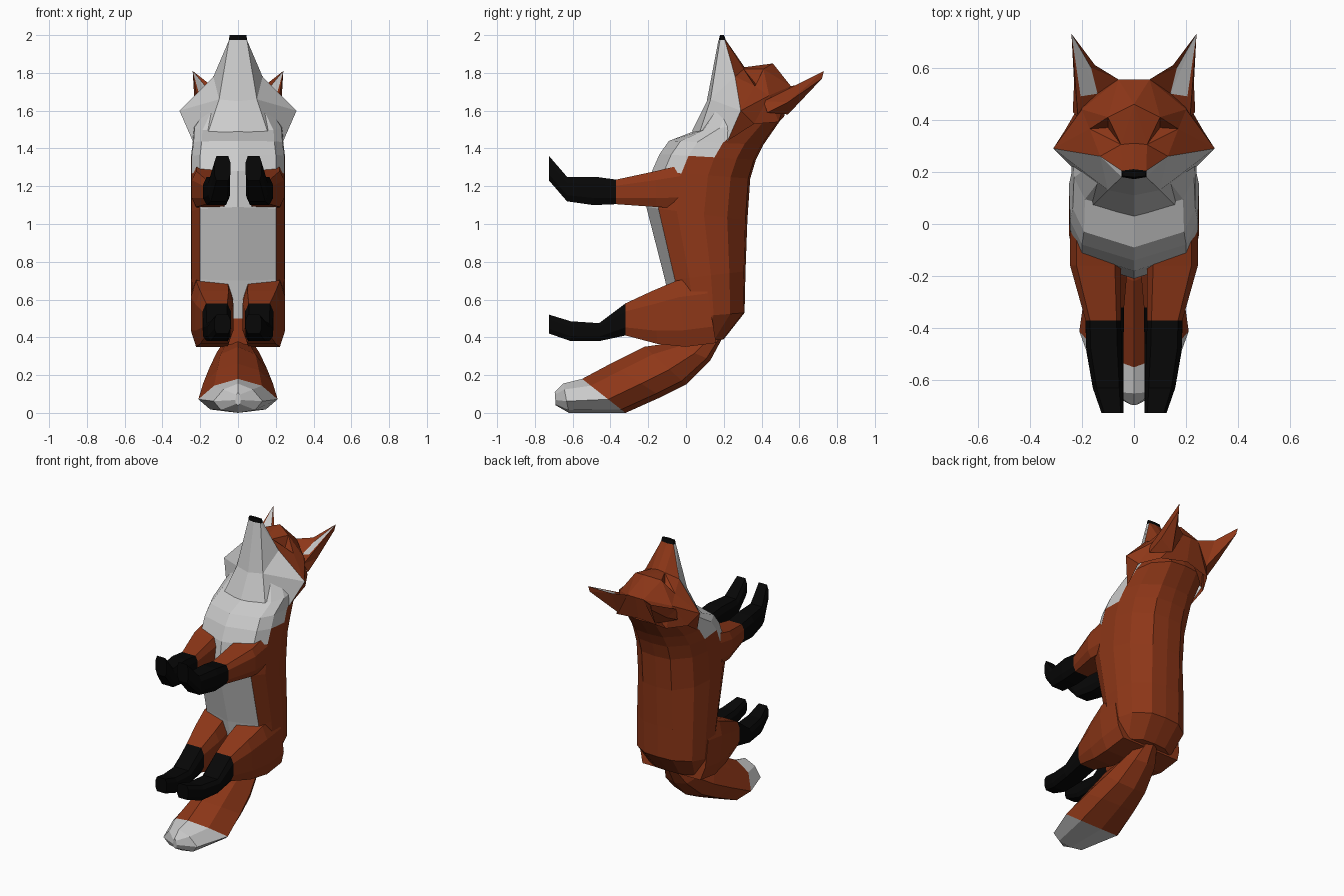
import bpy, bmesh
from mathutils import Vector


def material(name, rgb):
    m = bpy.data.materials.new(name)
    m.diffuse_color = (*rgb, 1)
    return m


ORANGE, WHITE, BLACK = 0, 1, 2
MATS = [material("orange_fur", (0.27, 0.038, 0.009)),
        material("white_fur", (0.8, 0.8, 0.8)),
        material("black_fur", (0.002, 0.002, 0.002))]


def make(name, verts, faces, colours, mirror=False):
    """Flat-shaded mesh with one material index per face."""
    bm = bmesh.new()
    vs = [bm.verts.new(v) for v in verts]
    for f, c in zip(faces, colours):
        bm.faces.new([vs[i] for i in f]).material_index = c
    bmesh.ops.recalc_face_normals(bm, faces=bm.faces)
    mesh = bpy.data.meshes.new(name)
    bm.to_mesh(mesh)
    bm.free()
    for m in MATS:
        mesh.materials.append(m)
    ob = bpy.data.objects.new(name, mesh)
    bpy.context.collection.objects.link(ob)
    if mirror:
        mod = ob.modifiers.new("mirror", 'MIRROR')
        mod.use_clip = True
    return ob


def loft(name, rings, section, colour, mirror=False):
    """rings: (y0, z0, y1, z1, half_width, x_centre); section: (width, t) half profile."""
    n = len(section) - 1
    full = section + [(-a, t) for a, t in section[-2:0:-1]]
    verts, faces, cols = [], [], []
    for y0, z0, y1, z1, w, xc in rings:
        p, q = Vector((xc, y0, z0)), Vector((xc, y1, z1))
        verts += [p.lerp(q, t) + Vector((a * w, 0, 0)) for a, t in full]
    m = 2 * n
    for k in range(len(rings) - 1):
        for j in range(m):
            i = (j + 1) % m
            faces.append([k * m + j, k * m + i, (k + 1) * m + i, (k + 1) * m + j])
            cols.append(colour(k, min(j, m - 1 - j)))
    last = (len(rings) - 1) * m
    faces += [list(range(m)), list(range(last, last + m))]
    cols += [colour(0, n), colour(len(rings) - 2, n)]
    return make(name, verts, faces, cols, mirror)


# Body: front (belly) point, back point, half width
def body_colour(k, seg):
    if (seg == 0 and k >= 1) or (seg <= 2 and k >= 5) or (seg == 1 and k == 4):
        return WHITE
    return ORANGE


loft("body", [
    (-0.06, 0.36, 0.20, 0.39, 0.20, 0),
    (-0.07, 0.50, 0.31, 0.53, 0.245, 0),
    (-0.11, 0.70, 0.315, 0.75, 0.25, 0),
    (-0.21, 1.09, 0.325, 1.02, 0.25, 0),
    (-0.18, 1.28, 0.34, 1.24, 0.25, 0),
    (-0.14, 1.37, 0.37, 1.34, 0.25, 0),
    (-0.09, 1.44, 0.41, 1.42, 0.24, 0),
    (0.04, 1.49, 0.50, 1.55, 0.235, 0),
    (0.12, 1.60, 0.47, 1.64, 0.17, 0)],
    [(0, 0), (0.8, 0.12), (0.98, 0.3), (1, 0.57), (0.86, 0.8), (0.44, 0.98), (0, 1)],
    body_colour)

# Legs: lower point, upper point, half width, x centre
LEG = [(0, 0), (0.75, 0), (1, 0.25), (1, 0.75), (0.75, 1), (0, 1)]
loft("front_legs", [
    (0.08, 1.08, 0.05, 1.33, 0.10, 0.145),
    (-0.16, 1.09, -0.16, 1.28, 0.098, 0.147),
    (-0.37, 1.105, -0.37, 1.235, 0.068, 0.118),
    (-0.49, 1.10, -0.48, 1.25, 0.068, 0.115),
    (-0.63, 1.12, -0.63, 1.25, 0.058, 0.10),
    (-0.725, 1.23, -0.725, 1.36, 0.042, 0.083)],
    LEG, lambda k, s: BLACK if k >= 2 else ORANGE, True)
loft("hind_legs", [
    (0.16, 0.37, 0.10, 0.72, 0.112, 0.138),
    (0.0, 0.35, -0.05, 0.70, 0.112, 0.138),
    (-0.15, 0.365, -0.18, 0.645, 0.10, 0.125),
    (-0.32, 0.41, -0.32, 0.58, 0.075, 0.113),
    (-0.46, 0.38, -0.46, 0.475, 0.072, 0.112),
    (-0.61, 0.38, -0.61, 0.485, 0.06, 0.10),
    (-0.725, 0.42, -0.725, 0.52, 0.042, 0.083)],
    LEG, lambda k, s: BLACK if k >= 3 else ORANGE, True)

# Tail: upper point, lower point, half width
loft("tail", [
    (0.05, 0.42, 0.20, 0.41, 0.05, 0),
    (-0.08, 0.37, 0.13, 0.28, 0.115, 0),
    (-0.22, 0.35, 0.0, 0.15, 0.155, 0),
    (-0.40, 0.26, -0.13, 0.085, 0.185, 0),
    (-0.55, 0.18, -0.32, 0.0, 0.21, 0),
    (-0.65, 0.155, -0.62, 0.0, 0.13, 0),
    (-0.695, 0.11, -0.69, 0.04, 0.015, 0)],
    [(0, 0), (0.6, 0.2), (1, 0.6), (0.7, 0.9), (0, 1)],
    lambda k, s: WHITE if k >= 4 else ORANGE)

# Head: right half, mirrored
head = [
    (0, 0.172, 1.975), (0.047, 0.18, 1.975), (0.047, 0.205, 1.975), (0, 0.21, 1.975),
    (0, 0.11, 1.65), (0.10, 0.13, 1.66), (0.13, 0.26, 1.78), (0.31, 0.29, 1.6),
    (0, 0.03, 1.49), (0.16, 0.07, 1.48), (0.24, 0.22, 1.44),
    (0.05, 0.305, 1.82), (0, 0.31, 1.83),
    (0.17, 0.365, 1.73), (0.10, 0.41, 1.82), (0.10, 0.37, 1.74),
    (0, 0.46, 1.85), (0.06, 0.555, 1.73), (0, 0.555, 1.73),
    (0.20, 0.44, 1.68), (0.19, 0.49, 1.54), (0, 0.52, 1.57), (0.265, 0.36, 1.53)]
white = [(0, 1, 5, 4), (1, 2, 6), (1, 6, 5), (5, 6, 7), (4, 5, 9, 8), (5, 7, 10, 9)]
orange = [(2, 3, 12, 11), (2, 11, 6), (11, 13, 6), (6, 13, 7), (13, 19, 7),
          (11, 15, 13), (11, 14, 15), (14, 13, 15), (12, 16, 11), (11, 16, 14),
          (14, 16, 17), (16, 18, 17), (14, 17, 19), (14, 19, 13), (17, 18, 21, 20),
          (17, 20, 19), (19, 20, 22), (19, 22, 7), (7, 22, 10)]
make("head", head, white + orange,
     [WHITE] * len(white) + [ORANGE] * len(orange), True)

# Nose: black cap on the muzzle tip
loft("nose", [(0.172, 1.97, 0.212, 1.97, 0.048, 0), (0.18, 2.0, 0.201, 2.0, 0.045, 0)],
     [(0, 0), (1, 0.2), (1, 0.85), (0, 1)], lambda k, s: BLACK)

# Ears: inner base, inner edge, tip, low tip, low outer edge, outer base low and high,
# back, then the three corners of the white hollow
ear = [(0.06, 0.555, 1.73), (0.15, 0.61, 1.74), (0.24, 0.73, 1.81), (0.235, 0.72, 1.77),
       (0.23, 0.54, 1.645), (0.235, 0.43, 1.59), (0.215, 0.41, 1.65), (0.14, 0.54, 1.58),
       (0.14, 0.50, 1.66), (0.205, 0.49, 1.685), (0.165, 0.60, 1.72)]
inner = [(8, 9, 2), (8, 2, 10)]
outer = [(0, 8, 10), (0, 10, 1), (1, 10, 2), (0, 6, 8), (8, 6, 9), (9, 6, 2),
         (6, 5, 4), (6, 4, 2), (4, 3, 2), (1, 2, 3), (1, 3, 7), (3, 4, 7),
         (4, 5, 7), (0, 1, 7), (0, 7, 6), (5, 6, 7)]
make("ears", ear, inner + outer, [WHITE] * len(inner) + [ORANGE] * len(outer), True)
